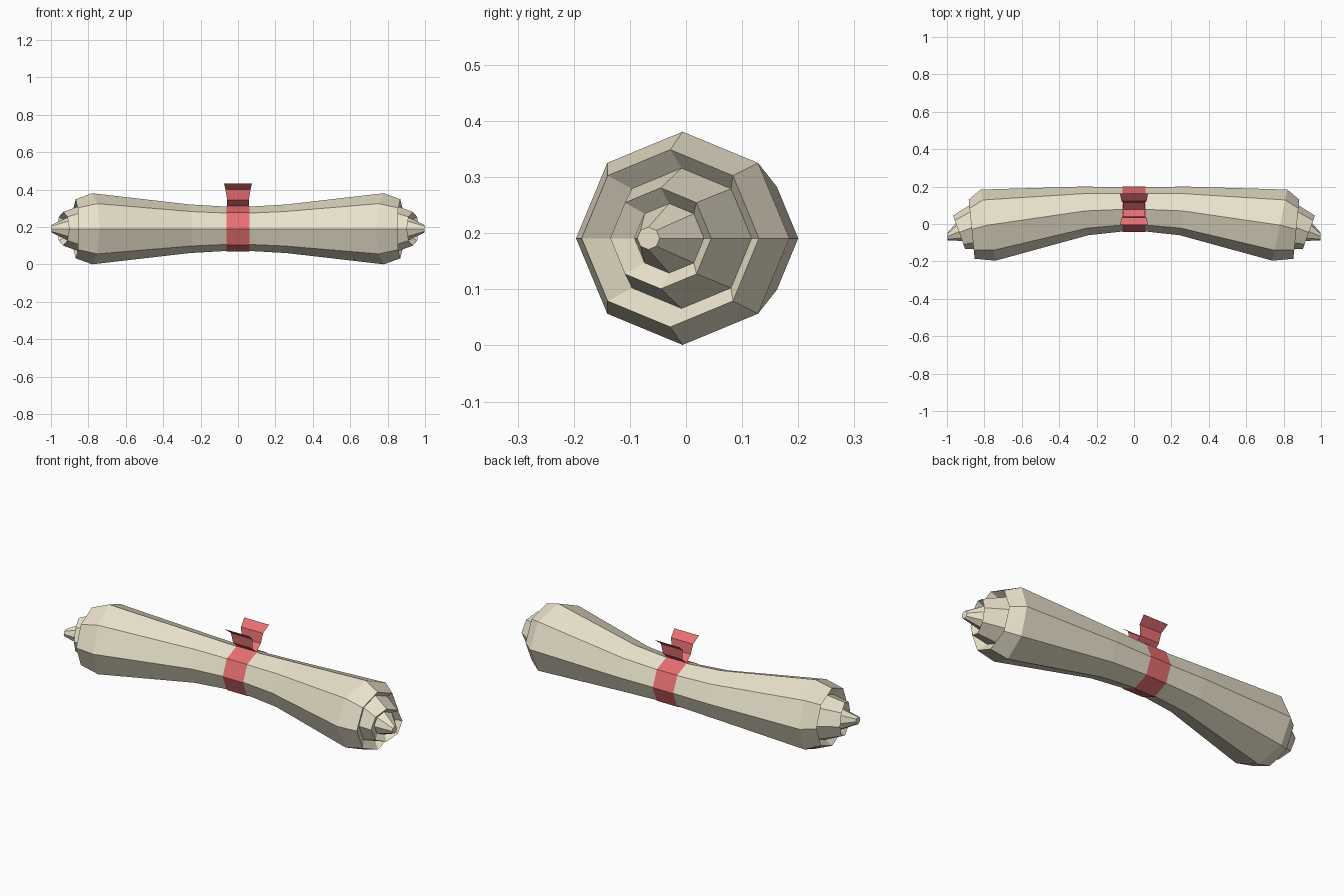
import bpy, bmesh
from math import cos, sin, pi

if "Cube" in bpy.data.objects:
    bpy.data.objects.remove(bpy.data.objects["Cube"])

CZ = 0.191   # height of the scroll axis
SIDES = 8


def material(name, rgb):
    m = bpy.data.materials.new(name)
    m.diffuse_color = (*rgb, 1)
    m.use_nodes = True
    m.node_tree.nodes["Principled BSDF"].inputs["Base Color"].default_value = m.diffuse_color
    return m


def finish(bm, name, mat, recalc=True):
    if recalc:
        bmesh.ops.recalc_face_normals(bm, faces=bm.faces)
    me = bpy.data.meshes.new(name)
    bm.to_mesh(me)
    bm.free()
    me.materials.append(mat)
    ob = bpy.data.objects.new(name, me)
    bpy.context.collection.objects.link(ob)
    return ob


def ring(bm, x, cy, r, tilt):
    """Octagon round the x axis, leaning so its back reaches further along x."""
    out = []
    for k in range(SIDES):
        a = 2 * pi * k / SIDES
        out.append(bm.verts.new((x + tilt * r * cos(a), cy + r * cos(a), CZ + r * sin(a))))
    return out


def loft(bm, rings):
    for a, b in zip(rings, rings[1:]):
        for k in range(SIDES):
            n = (k + 1) % SIDES
            bm.faces.new((a[k], a[n], b[n], b[k]))


paper = material("parchment", (0.82, 0.76, 0.60))
red = material("red_ribbon", (0.80, 0.16, 0.17))

# Rolled parchment: half profile (x, centre y, radius, tilt), mirrored in x
half = [
    (0.07, 0.078, 0.119, 0.0),
    (0.26, 0.070, 0.130, 0.12),
    (0.78, -0.006, 0.190, 0.21),
    (0.868, -0.028, 0.158, 0.10),    # outer roll edge
    (0.840, -0.008, 0.125, 0.10),    # step into the roll
    (0.935, -0.045, 0.090, 0.36),    # middle roll edge
    (0.910, -0.030, 0.062, 0.30),    # step into the core
    (0.998, -0.067, 0.020, 0.0),     # core tip
]
bm = bmesh.new()
stations = [(-x, cy, r, -t) for x, cy, r, t in reversed(half)] + half
rings = [ring(bm, *s) for s in stations]
loft(bm, rings)
bm.faces.new(rings[0])
bm.faces.new(rings[-1])
finish(bm, "rolled_parchment", paper)

# Ribbon band round the waist
bm = bmesh.new()
loft(bm, [ring(bm, x, 0.078, 0.122, 0) for x in (-0.062, 0.062)])
finish(bm, "ribbon_band", red)

# Two flared ribbon ends: profile (y offset, z, half width), mirrored in y
tail = [(0.0, 0.312, 0.058), (0.037, 0.345, 0.058), (0.044, 0.400, 0.067), (0.084, 0.434, 0.075)]
for side, name in ((-1, "ribbon_end_front"), (1, "ribbon_end_back")):
    bm = bmesh.new()
    rows = [[bm.verts.new((s * w, 0.078 + side * dy, z)) for s in (-1, 1)] for dy, z, w in tail]
    for a, b in zip(rows, rows[1:]):
        bm.faces.new((a[0], a[1], b[1], b[0]))
    finish(bm, name, red, recalc=False)
